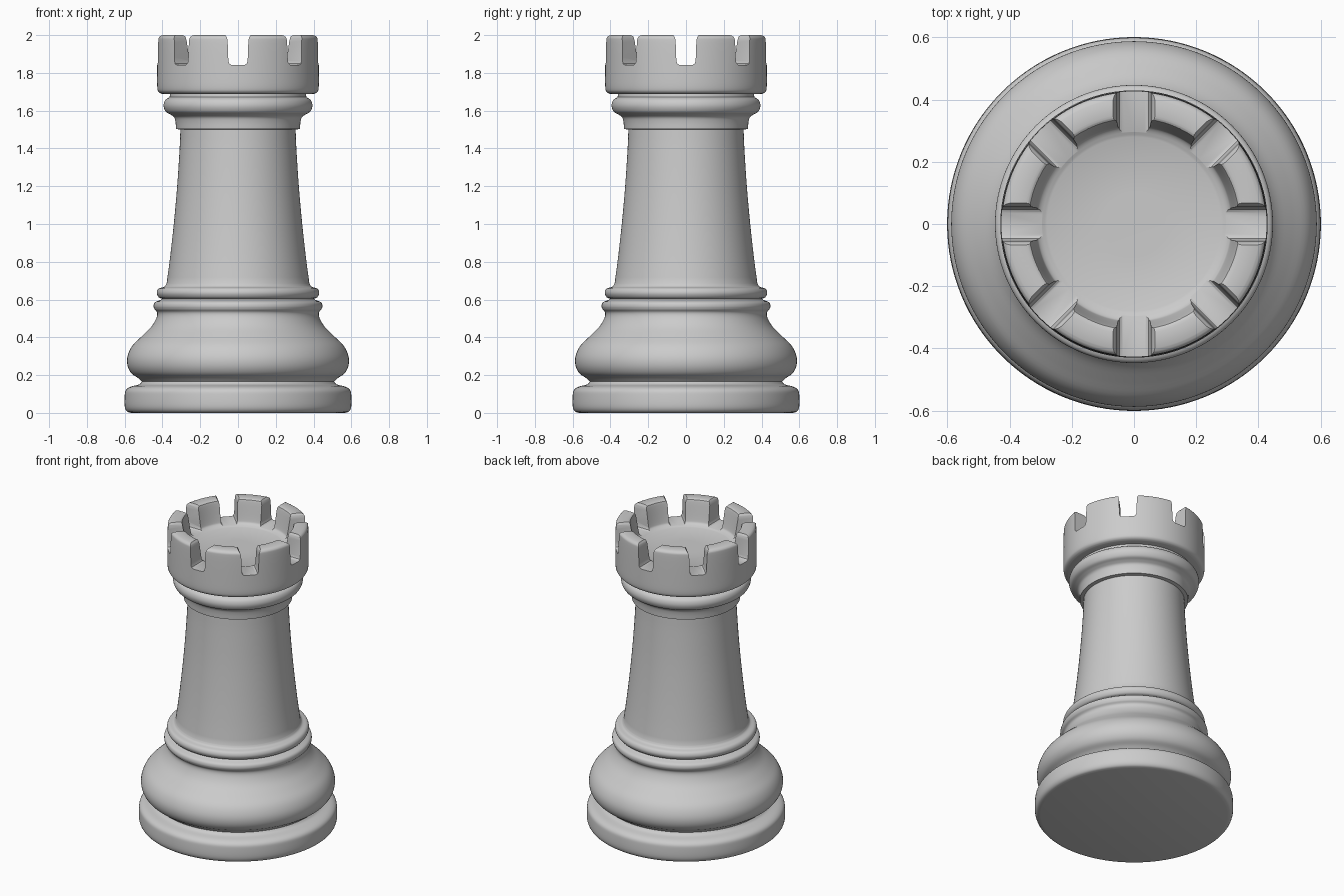
import bpy, bmesh, math
from mathutils import Vector

if "Cube" in bpy.data.objects:
    bpy.data.objects.remove(bpy.data.objects["Cube"])

SEGMENTS = 128

stone = bpy.data.materials.new("light grey")
stone.diffuse_color = (0.6, 0.6, 0.6, 1)
stone.use_nodes = True
stone.node_tree.nodes["Principled BSDF"].inputs["Base Color"].default_value = stone.diffuse_color


def smooth_curve(pts, steps=4):
    """Catmull-Rom curve through (radius, height) points."""
    p = [Vector(q) for q in pts]
    if len(p) < 3:
        return p
    p = [2 * p[0] - p[1]] + p + [2 * p[-1] - p[-2]]
    out = []
    for a, b, c, d in zip(p, p[1:], p[2:], p[3:]):
        for i in range(steps):
            t = i / steps
            out.append(0.5 * (2 * b + (c - a) * t + (2 * a - 5 * b + 4 * c - d) * t**2
                              + (3 * b - a - 3 * c + d) * t**3))
    return out + [p[-2]]


def finish(bm, name):
    bmesh.ops.recalc_face_normals(bm, faces=bm.faces)
    mesh = bpy.data.meshes.new(name)
    bm.to_mesh(mesh)
    bm.free()
    mesh.materials.append(stone)
    obj = bpy.data.objects.new(name, mesh)
    bpy.context.collection.objects.link(obj)
    return obj


def lathe(name, sections):
    """Revolve smooth sections that meet at crisp creases; capped on the axis."""
    profile = []
    for s in sections:
        for q in smooth_curve(s):
            if not profile or (q - profile[-1]).length > 1e-5:
                profile.append(q)
    bm = bmesh.new()
    rings = []
    for r, z in profile:
        rings.append([bm.verts.new((r * math.cos(2 * math.pi * i / SEGMENTS),
                                    r * math.sin(2 * math.pi * i / SEGMENTS), z))
                      for i in range(SEGMENTS)])
    for a, b in zip(rings, rings[1:]):
        for i in range(SEGMENTS):
            j = (i + 1) % SEGMENTS
            bm.faces.new((a[i], a[j], b[j], b[i]))
    bm.faces.new(rings[0])
    bm.faces.new(rings[-1])
    return finish(bm, name)


def slot_cutter(name, angle):
    """Long bar with a rounded bottom and flared top, through the whole crown."""
    half = [(0.036, 1.843), (0.046, 1.849), (0.051, 1.862), (0.055, 1.97),
            (0.059, 1.988), (0.068, 2.001), (0.08, 2.05)]
    outline = half + [(-x, z) for x, z in reversed(half)]
    bm = bmesh.new()
    ends = [[bm.verts.new((s, x, z)) for x, z in outline] for s in (-0.7, 0.7)]
    n = len(outline)
    for i in range(n):
        j = (i + 1) % n
        bm.faces.new((ends[0][i], ends[0][j], ends[1][j], ends[1][i]))
    bm.faces.new(ends[0])
    bm.faces.new(ends[1])
    obj = finish(bm, name)
    obj.rotation_euler.z = angle
    obj.hide_render = True
    return obj


# Base, collar rings and tapering column
body = lathe("base_and_column", [
    [(0.565, 0.0), (0.588, 0.008), (0.6, 0.035), (0.6, 0.09), (0.594, 0.12),
     (0.57, 0.138), (0.525, 0.15), (0.508, 0.165)],
    [(0.508, 0.165), (0.53, 0.185), (0.565, 0.21), (0.585, 0.25), (0.585, 0.3),
     (0.56, 0.355), (0.51, 0.405), (0.46, 0.455), (0.433, 0.5), (0.428, 0.53), (0.442, 0.548)],
    [(0.442, 0.548), (0.447, 0.565), (0.44, 0.585), (0.41, 0.598)],
    [(0.41, 0.598), (0.402, 0.604)],
    [(0.402, 0.604), (0.42, 0.612), (0.43, 0.635), (0.42, 0.658), (0.39, 0.668), (0.378, 0.685)],
    [(0.378, 0.685), (0.36, 0.82), (0.34, 1.0), (0.322, 1.2), (0.309, 1.4), (0.305, 1.5)],
    [(0.305, 1.5), (0.328, 1.503)],
    [(0.328, 1.503), (0.331, 1.54), (0.338, 1.565), (0.358, 1.58)],
    [(0.358, 1.58), (0.382, 1.594), (0.394, 1.625), (0.386, 1.655), (0.362, 1.672)],
    [(0.362, 1.672), (0.358, 1.7)],
])

# Crown: rounded rim with a shallow dished floor inside
crown = lathe("crown", [
    [(0.33, 1.688), (0.4, 1.688)],
    [(0.4, 1.688), (0.418, 1.697), (0.427, 1.72), (0.428, 1.8), (0.426, 1.96),
     (0.421, 1.99), (0.405, 2.0)],
    [(0.405, 2.0), (0.355, 2.0)],
    [(0.355, 2.0), (0.343, 1.996), (0.336, 1.98), (0.318, 1.875), (0.308, 1.85), (0.28, 1.836)],
    [(0.28, 1.836), (0.1, 1.834)],
])

# Eight battlement gaps from four bars across the crown
for k in range(4):
    cutter = slot_cutter("gap_cutter", k * math.pi / 4)
    mod = crown.modifiers.new("gap", 'BOOLEAN')
    mod.operation = 'DIFFERENCE'
    mod.solver = 'EXACT'
    mod.object = cutter
    bpy.context.view_layer.objects.active = crown
    bpy.ops.object.modifier_apply(modifier=mod.name)
    bpy.data.objects.remove(cutter)

# Smooth shading with crisp creases
for obj in (body, crown):
    bpy.ops.object.select_all(action='DESELECT')
    obj.select_set(True)
    bpy.context.view_layer.objects.active = obj
    bpy.ops.object.shade_smooth_by_angle(angle=math.radians(35))
